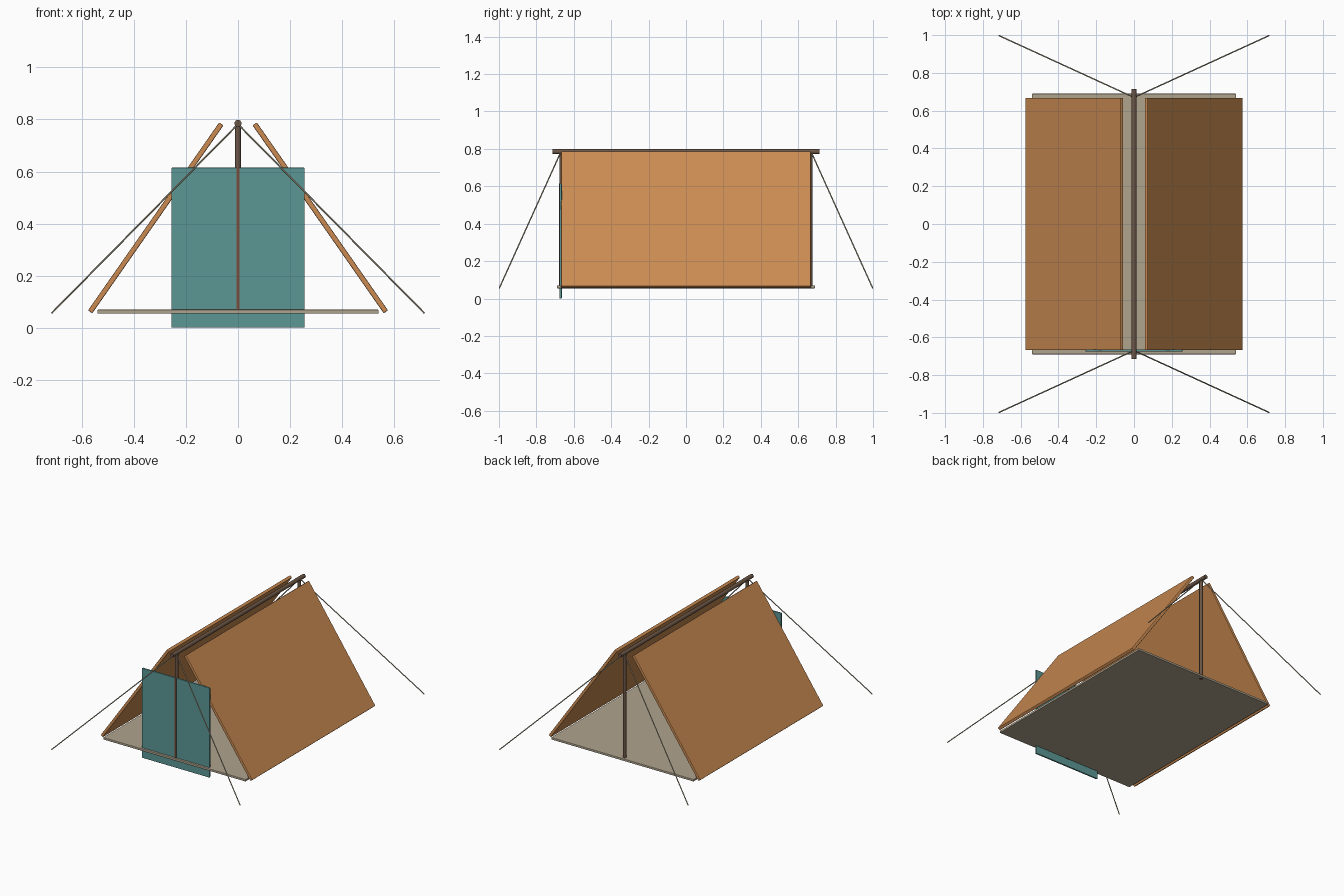
import bpy
from mathutils import Vector

if "Cube" in bpy.data.objects:
    bpy.data.objects.remove(bpy.data.objects["Cube"])


def material(name, colour):
    m = bpy.data.materials.new(name)
    m.diffuse_color = (*colour, 1)
    m.use_nodes = True
    m.node_tree.nodes["Principled BSDF"].inputs["Base Color"].default_value = m.diffuse_color
    return m


canvas = material("orange canvas", (0.60, 0.26, 0.085))
teal = material("teal cloth", (0.105, 0.31, 0.30))
groundsheet = material("taupe groundsheet", (0.43, 0.37, 0.27))
wood = material("dark wood", (0.15, 0.095, 0.062))
cord = material("pale cord", (0.48, 0.43, 0.31))
zip_brown = material("zip brown", (0.205, 0.08, 0.045))


def box(name, centre, size, mat, tilt=0, bevel=0.0):
    bpy.ops.mesh.primitive_cube_add(size=1, location=centre, rotation=(0, tilt, 0))
    ob = bpy.context.object
    ob.name = name
    ob.scale = size
    bpy.ops.object.transform_apply(location=False, rotation=False, scale=True)
    ob.data.materials.append(mat)
    if bevel:
        mod = ob.modifiers.new("soft edge", 'BEVEL')
        mod.width, mod.segments = bevel, 2
    return ob


def rod(name, a, b, radius, mat, sides=16):
    a, b = Vector(a), Vector(b)
    d = b - a
    bpy.ops.mesh.primitive_cylinder_add(vertices=sides, radius=radius, depth=d.length,
                                        location=(a + b) / 2)
    ob = bpy.context.object
    ob.name = name
    ob.rotation_euler = d.to_track_quat('Z', 'Y').to_euler()
    ob.data.materials.append(mat)
    bpy.ops.object.shade_smooth_by_angle()
    return ob


# Groundsheet
box("groundsheet", (0, 0, 0.062), (1.08, 1.38, 0.015), groundsheet, bevel=0.003)

# Two sloping canvas walls
for side, label in ((-1, "left"), (1, "right")):
    low, high = Vector((side * 0.568, 0, 0.061)), Vector((side * 0.064, 0, 0.783))
    d = high - low
    tilt = d.to_track_quat('Z', 'Y').to_matrix()  # used only for length-wise direction
    angle = Vector((d.z, d.x)).angle_signed(Vector((1, 0)))
    box(label + "_canvas_wall", (low + high) / 2, (0.02, 1.335, d.length), canvas,
        tilt=angle, bevel=0.004)

# Ridge pole, uprights and guy lines
rod("ridge_pole", (0, -0.715, 0.785), (0, 0.715, 0.785), 0.0135, wood)
for end, label in ((-1, "front"), (1, "back")):
    rod(label + "_upright", (0, end * 0.665, 0.053), (0, end * 0.665, 0.785), 0.0115, wood)
    for side, hand in ((-1, "left"), (1, "right")):
        rod(f"{label}_{hand}_guy_line", (0, end * 0.67, 0.782),
            (side * 0.716, end * 0.998, 0.056), 0.0035, cord, sides=8)

# Front door cloth with its centre zip
box("door", (0, -0.67, 0.3075), (0.512, 0.012, 0.615), teal, bevel=0.003)
box("door_zip", (0, -0.677, 0.338), (0.012, 0.004, 0.554), zip_brown)
